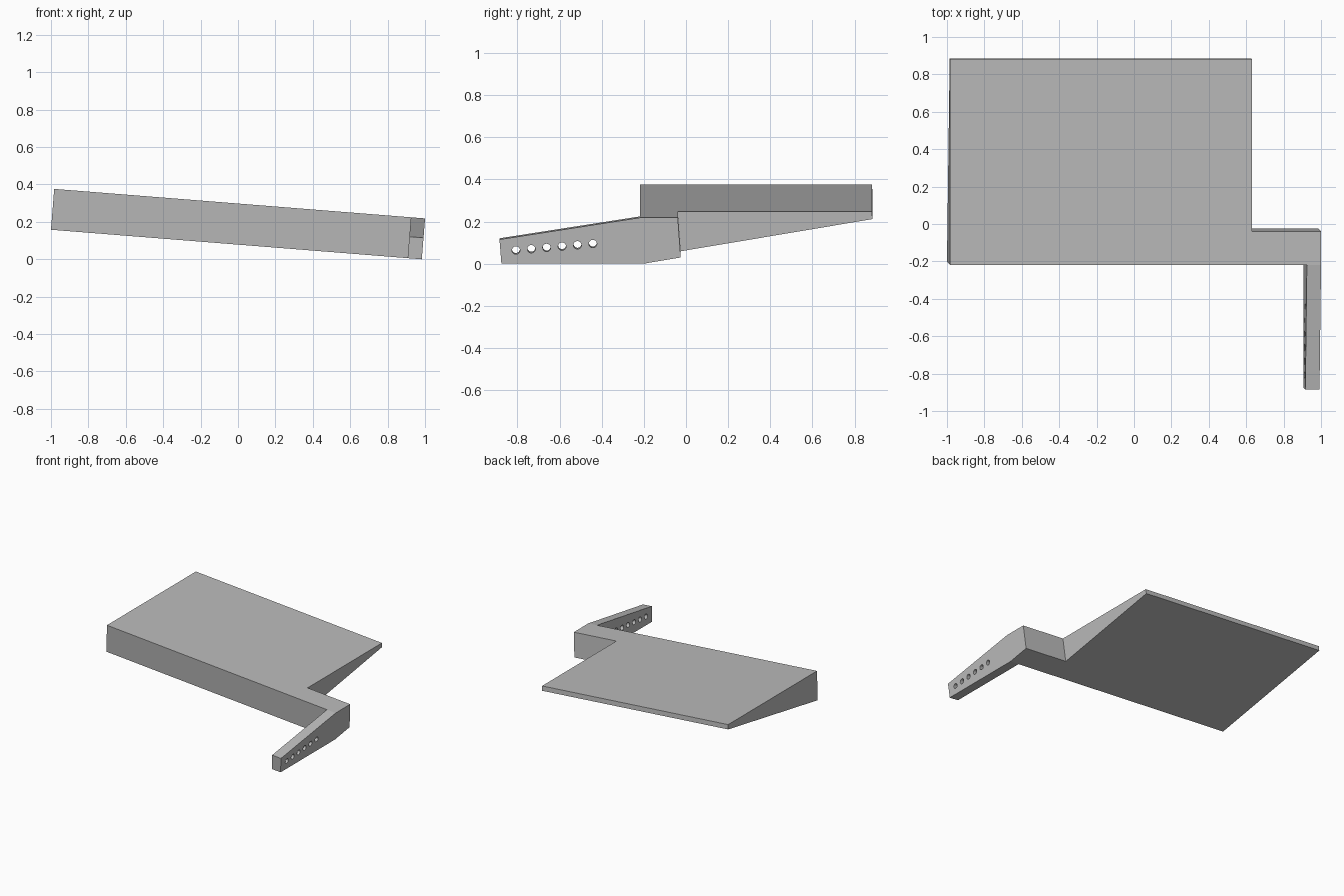
import bpy, bmesh, math
from mathutils import Matrix

if "Cube" in bpy.data.objects:
    bpy.data.objects.remove(bpy.data.objects["Cube"])

WIDTH, HEIGHT = 1.989, 0.219
ARM_IN, PLATE_RIGHT = 1.913, 1.618
TILT = math.radians(4.55)

grey = bpy.data.materials.new("light grey")
grey.use_nodes = True
colour = (0.5, 0.5, 0.5, 1)
grey.diffuse_color = colour
grey.node_tree.nodes["Principled BSDF"].inputs["Base Color"].default_value = colour


def make_object(name, bm):
    bmesh.ops.recalc_face_normals(bm, faces=bm.faces)
    mesh = bpy.data.meshes.new(name)
    bm.to_mesh(mesh)
    bm.free()
    mesh.materials.append(grey)
    obj = bpy.data.objects.new(name, mesh)
    bpy.context.collection.objects.link(obj)
    return obj


def prism(name, profile, x0, x1):
    """Extrude a (y, z) side profile from x0 to x1."""
    bm = bmesh.new()
    face = bm.faces.new([bm.verts.new((x0, y, z)) for y, z in profile])
    out = bmesh.ops.extrude_face_region(bm, geom=[face])
    moved = [v for v in out["geom"] if isinstance(v, bmesh.types.BMVert)]
    bmesh.ops.translate(bm, verts=moved, vec=(x1 - x0, 0, 0))
    return make_object(name, bm)


def cut(target, cutter):
    cutter.hide_render = True
    mod = target.modifiers.new("cut", "BOOLEAN")
    mod.operation, mod.solver, mod.object = "DIFFERENCE", "EXACT", cutter
    bpy.context.view_layer.objects.active = target
    bpy.ops.object.modifier_apply(modifier=mod.name)
    bpy.data.objects.remove(cutter)


def slanted_block(name, y_top, y_bottom, y_far, x0, x1):
    """Cutter whose near end leans from y_top to y_bottom over the plate height."""
    lean = y_bottom - y_top
    return prism(name, [(y_far, -HEIGHT), (y_bottom + lean, -HEIGHT),
                        (y_top - lean, 2 * HEIGHT), (y_far, 2 * HEIGHT)], x0, x1)


# Full side profile: tapered arm, then wedge-shaped plate
side = [(-0.876, 0), (-0.202, 0), (0.885, 0.183),
        (0.882, HEIGHT), (-0.219, HEIGHT), (-0.885, 0.115)]
body = prism("wedge_plate_with_arm", side, 0, WIDTH)

# Free the arm at the front and the short bracket at the back
cut(body, slanted_block("front_cutter", -0.219, -0.202, -2, -1, ARM_IN))
cut(body, slanted_block("back_cutter", -0.039, -0.023, 2, PLATE_RIGHT, 3))

# Row of holes through the arm
bm = bmesh.new()
for i in range(6):
    place = Matrix.Translation((ARM_IN + 0.04, -0.807 + i * 0.073, 0.064 + i * 0.0062))
    bmesh.ops.create_cone(bm, cap_ends=True, segments=24, radius1=0.019, radius2=0.019,
                          depth=0.3, matrix=place @ Matrix.Rotation(math.pi / 2, 4, "Y"))
cut(body, make_object("hole_cutters", bm))

# Tilt sideways so the arm corner rests on the ground
body.rotation_euler.y = TILT
body.location = (-1, 0, WIDTH * math.sin(TILT))
